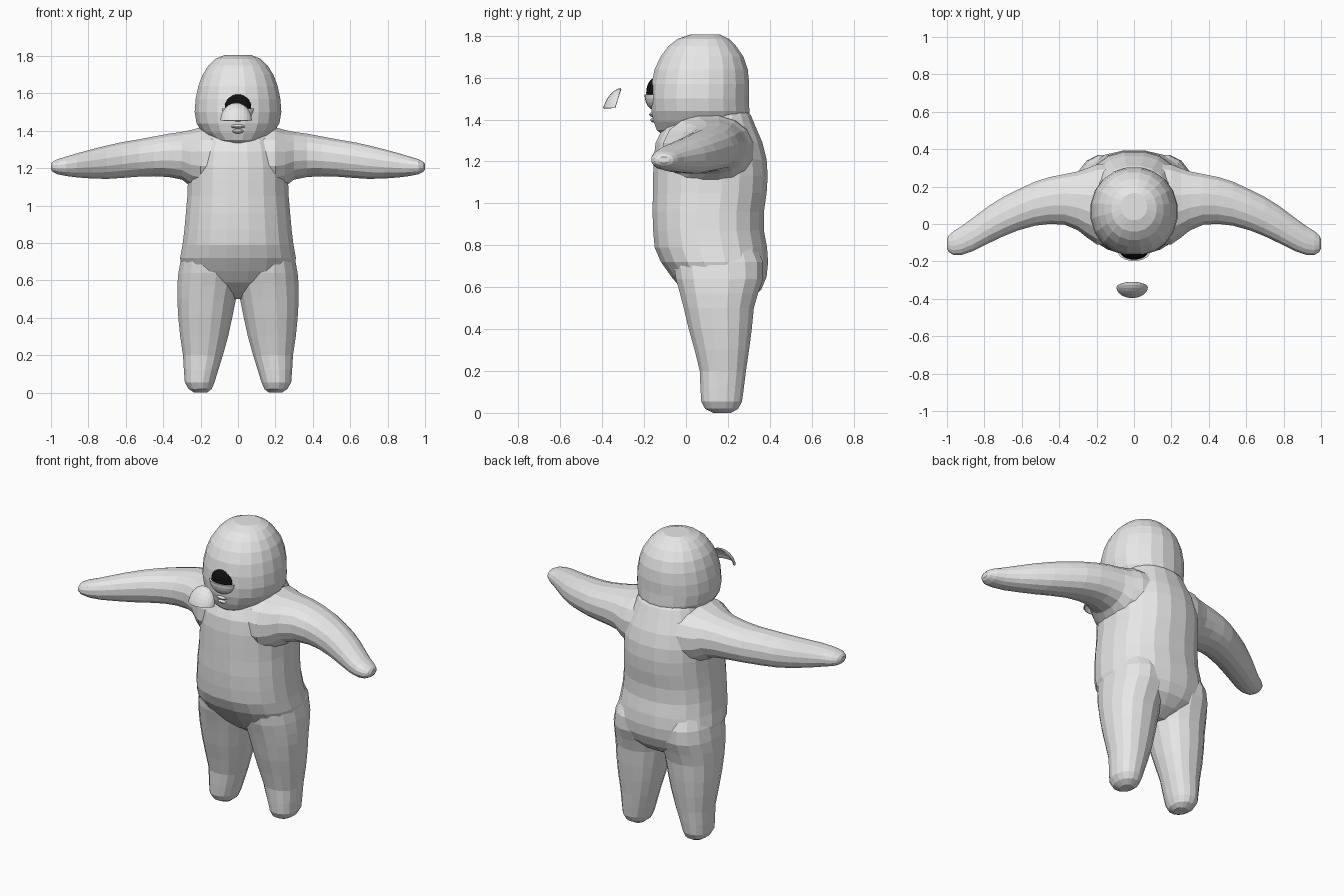
import bpy, bmesh
from math import pi, sin, cos, copysign


def material(name, rgb):
    m = bpy.data.materials.new(name)
    m.diffuse_color = (*rgb, 1)
    return m


SKIN = material("grey_skin", (0.8, 0.8, 0.8))
BLACK = material("eye_black", (0.005, 0.005, 0.005))


def make(name, bm, mat):
    bmesh.ops.recalc_face_normals(bm, faces=bm.faces)
    me = bpy.data.meshes.new(name)
    bm.to_mesh(me)
    bm.free()
    me.materials.append(mat)
    ob = bpy.data.objects.new(name, me)
    bpy.context.collection.objects.link(ob)
    return ob


def loft(name, rows, place, n=16, power=2.2):
    """Skin rounded cross-sections (t, a0, a1, b0, b1) into a closed tube."""
    bm = bmesh.new()
    rings = []
    for t, a0, a1, b0, b1 in rows:
        ring = []
        for i in range(n):
            w = 2 * pi * (i + 0.5) / n
            c, s = cos(w), sin(w)
            c, s = (copysign(abs(v) ** (2 / power), v) for v in (c, s))
            a = (a0 + a1) / 2 + c * (a1 - a0) / 2 * 1.01
            b = (b0 + b1) / 2 + s * (b1 - b0) / 2 * 1.01
            ring.append(bm.verts.new(place(t, a, b)))
        rings.append(ring)
    for r, q in zip(rings, rings[1:]):
        for i in range(n):
            j = (i + 1) % n
            bm.faces.new((r[i], r[j], q[j], q[i]))
    bm.faces.new(rings[0])
    bm.faces.new(rings[-1])
    return make(name, bm, SKIN)


def ellipsoid(name, loc, size, mat, u=16, v=10, lower_only=False):
    bm = bmesh.new()
    bmesh.ops.create_uvsphere(bm, u_segments=u, v_segments=v, radius=1)
    if lower_only:
        bmesh.ops.delete(bm, geom=[p for p in bm.verts if p.co.z > 0.01], context='VERTS')
        bmesh.ops.holes_fill(bm, edges=bm.edges)
    for p in bm.verts:
        p.co = [p.co[k] * size[k] + loc[k] for k in range(3)]
    return make(name, bm, mat)


# Torso: height, half width, front, back
torso = [(0.50, 0.08, 0.10, 0.24), (0.54, 0.17, 0.04, 0.31), (0.59, 0.25, -0.02, 0.36),
         (0.65, 0.295, -0.07, 0.385), (0.72, 0.31, -0.12, 0.392), (0.79, 0.297, -0.15, 0.387),
         (0.87, 0.287, -0.157, 0.372), (0.96, 0.279, -0.16, 0.372), (1.05, 0.271, -0.158, 0.385),
         (1.13, 0.268, -0.157, 0.39), (1.21, 0.265, -0.155, 0.385), (1.29, 0.25, -0.145, 0.365),
         (1.36, 0.22, -0.11, 0.335), (1.42, 0.19, -0.06, 0.31), (1.47, 0.15, 0.0, 0.27)]
body = loft("body", [(z, -w, w, f, b) for z, w, f, b in torso],
            lambda t, a, b: (a, b, t), 20, 2.3)

# Head: height, half width, front, back
head_rows = [(1.325, 0.07, -0.11, 0.10), (1.35, 0.14, -0.14, 0.22), (1.39, 0.19, -0.155, 0.30),
             (1.44, 0.222, -0.165, 0.303), (1.50, 0.232, -0.169, 0.30), (1.57, 0.227, -0.165, 0.302),
             (1.64, 0.212, -0.15, 0.295), (1.70, 0.19, -0.122, 0.275), (1.75, 0.157, -0.085, 0.24),
             (1.785, 0.12, -0.04, 0.205), (1.805, 0.07, 0.02, 0.165)]
head = loft("head", [(z, -w, w, f, b) for z, w, f, b in head_rows],
            lambda t, a, b: (a, b, t), 20, 2.1)

# Legs: height, inner x, outer x, front, back
leg_rows = [(0.0, 0.165, 0.235, 0.13, 0.215), (0.02, 0.14, 0.265, 0.09, 0.25),
            (0.055, 0.125, 0.285, 0.072, 0.268), (0.12, 0.105, 0.29, 0.068, 0.277),
            (0.2, 0.08, 0.295, 0.065, 0.287), (0.3, 0.052, 0.31, 0.04, 0.302),
            (0.4, 0.03, 0.32, 0.012, 0.315), (0.5, 0.01, 0.326, -0.012, 0.325),
            (0.57, -0.005, 0.326, -0.03, 0.345), (0.64, -0.01, 0.32, -0.05, 0.37),
            (0.72, 0.0, 0.305, -0.06, 0.37), (0.8, 0.05, 0.27, 0.0, 0.33)]

# Arms: x, front, back, bottom, top
arm_rows = [(0.1, -0.11, 0.33, 1.09, 1.42), (0.2, -0.11, 0.32, 1.08, 1.42),
            (0.25, -0.075, 0.30, 1.10, 1.405), (0.3, -0.035, 0.282, 1.138, 1.395),
            (0.37, -0.005, 0.268, 1.152, 1.385), (0.45, 0.0, 0.252, 1.156, 1.37),
            (0.53, -0.01, 0.227, 1.154, 1.355), (0.62, -0.035, 0.185, 1.147, 1.34),
            (0.7, -0.067, 0.145, 1.142, 1.322), (0.78, -0.105, 0.095, 1.144, 1.302),
            (0.86, -0.145, 0.035, 1.15, 1.28), (0.92, -0.165, -0.01, 1.158, 1.262),
            (0.965, -0.166, -0.038, 1.167, 1.248), (0.99, -0.15, -0.06, 1.18, 1.235),
            (1.0, -0.13, -0.082, 1.193, 1.222)]

parts = [head]
for side, s in (("left", 1), ("right", -1)):
    parts.append(loft(side + "_leg", leg_rows, lambda t, a, b: (s * a, b, t)))
    parts.append(loft(side + "_arm", arm_rows, lambda t, a, b: (s * t, a, b)))

# Lips
parts.append(ellipsoid("upper_lip", (0, -0.15, 1.424), (0.042, 0.026, 0.013), SKIN, 12, 8))
parts.append(ellipsoid("lower_lip", (0, -0.147, 1.398), (0.034, 0.024, 0.013), SKIN, 12, 8))

# Fuse everything into one skin
for p in parts:
    mod = body.modifiers.new("join_" + p.name, 'BOOLEAN')
    mod.operation, mod.solver, mod.object = 'UNION', 'EXACT', p
bpy.context.view_layer.update()
fused = bpy.data.meshes.new_from_object(body.evaluated_get(bpy.context.evaluated_depsgraph_get()))
body.modifiers.clear()
body.data = fused
for p in parts:
    bpy.data.objects.remove(p)

# Single eye with its lower lid
ellipsoid("eyeball", (0, -0.15, 1.527), (0.073, 0.04, 0.07), BLACK, 20, 12)
ellipsoid("lower_eyelid", (0, -0.15, 1.52), (0.085, 0.048, 0.075), SKIN, 20, 12, True)

# Floating upper eyelid: curved shell, flat along its lower edge
bm = bmesh.new()
NU, NV = 12, 6
grid = []
for j in range(NV + 1):
    b = pi / 2 * j / NV
    row = []
    for i in range(NU + 1):
        a = pi * i / NU
        r = sin(a)
        row.append(bm.verts.new((-0.01 + 0.084 * cos(a),
                                 -0.338 + r * (0.028 * sin(b) - 0.058 * cos(b)),
                                 1.455 + 0.095 * r * sin(b))))
    grid.append(row)
for p, q in zip(grid, grid[1:]):
    for i in range(NU):
        bm.faces.new((p[i], p[i + 1], q[i + 1], q[i]))
bmesh.ops.remove_doubles(bm, verts=bm.verts, dist=1e-4)
lid = make("upper_eyelid", bm, SKIN)
shell = lid.modifiers.new("thickness", 'SOLIDIFY')
shell.thickness = 0.006
